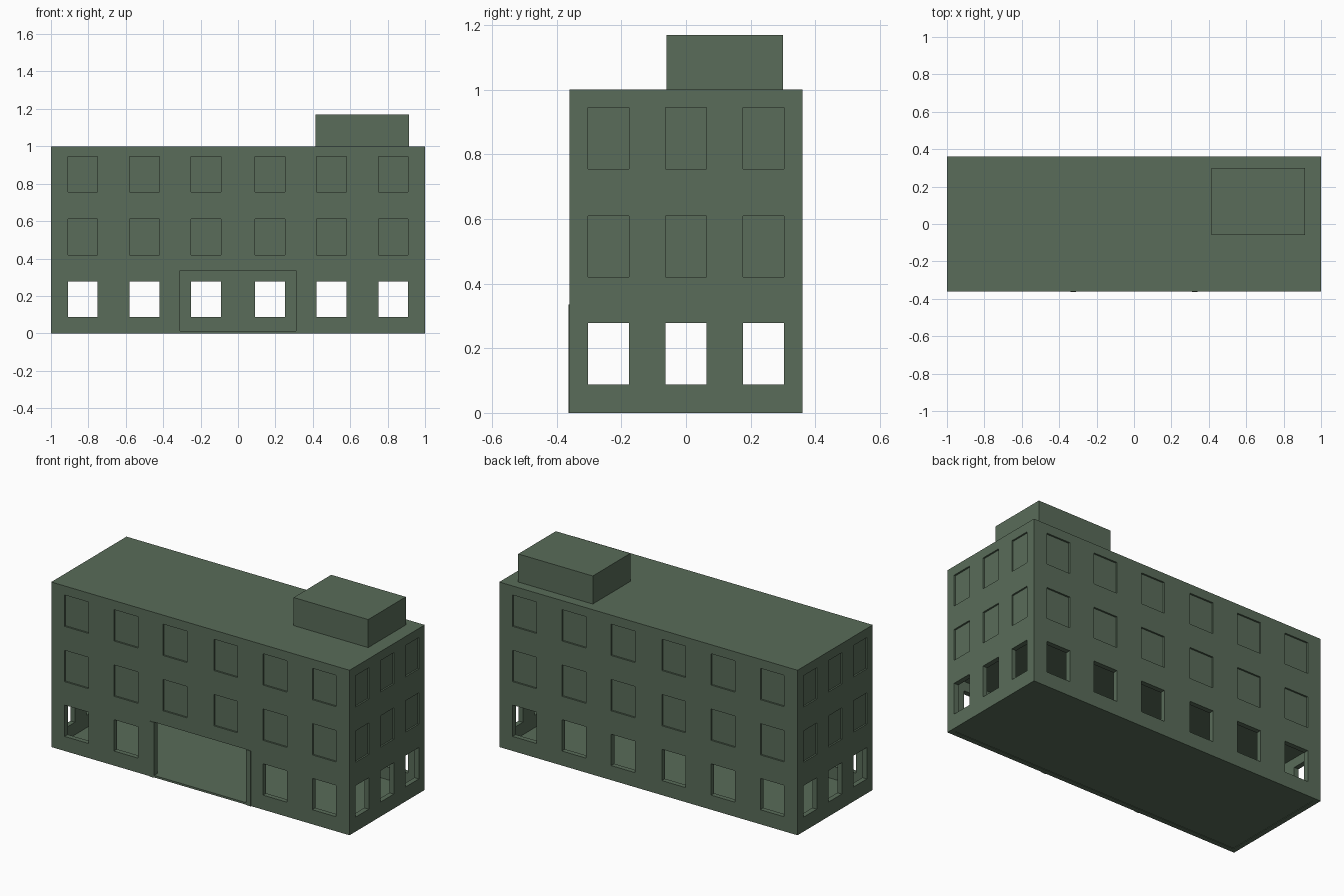
import bpy, bmesh
from mathutils import Matrix, Vector

if "Cube" in bpy.data.objects:
    bpy.data.objects.remove(bpy.data.objects["Cube"])

X, Y, H, T = 1.0, 0.36, 1.0, 0.03      # half sizes, height, wall thickness
CEIL = 0.335                           # ground floor ceiling
RECESS = 0.01
WIN_X = [-0.83, -0.5, -0.17, 0.17, 0.5, 0.83]
WIN_Y = [-0.24, 0, 0.24]
WX, WY = 0.08, 0.064                   # window half widths

mat = bpy.data.materials.new("green")
mat.diffuse_color = (0.1, 0.15, 0.1, 1)
mat.use_nodes = True
mat.node_tree.nodes["Principled BSDF"].inputs["Base Color"].default_value = mat.diffuse_color


def boxes(name, spans):
    """One object made of boxes given as (x0, x1, y0, y1, z0, z1)."""
    bm = bmesh.new()
    for x0, x1, y0, y1, z0, z1 in spans:
        mid = Vector((x0 + x1, y0 + y1, z0 + z1)) / 2
        size = Matrix.Diagonal((x1 - x0, y1 - y0, z1 - z0, 1))
        bmesh.ops.create_cube(bm, size=1, matrix=Matrix.Translation(mid) @ size)
    mesh = bpy.data.meshes.new(name)
    bm.to_mesh(mesh)
    bm.free()
    ob = bpy.data.objects.new(name, mesh)
    bpy.context.collection.objects.link(ob)
    mesh.materials.append(mat)
    return ob


def cut(target, spans):
    cutter = boxes("cutter", spans)
    cutter.hide_render = True
    mod = target.modifiers.new("cut", 'BOOLEAN')
    mod.operation = 'DIFFERENCE'
    mod.solver = 'EXACT'
    mod.object = cutter
    bpy.context.view_layer.objects.active = target
    bpy.ops.object.modifier_apply(modifier=mod.name)
    bpy.data.objects.remove(cutter)


# Main block with hollow ground floor
block = boxes("building", [(-X, X, -Y, Y, 0, H)])
cut(block, [(-X + T, X - T, -Y + T, Y - T, -0.1, CEIL)])

# Open ground floor windows, cut straight through opposite walls
cut(block, [(-2, 2, y - WY, y + WY, 0.088, 0.278) for y in WIN_Y])
cut(block, [(x - WX, x + WX, -1, 1, 0.088, 0.278) for x in WIN_X])

# Wide entrance
cut(block, [(-0.31, 0.31, -1, -0.2, -0.1, CEIL)])

# Shallow upper windows on all four sides
recesses = []
for z0, z1 in ((0.42, 0.61), (0.755, 0.945)):
    for s in (-1, 1):
        for x in WIN_X:
            ya, yb = sorted((s * (Y - RECESS), s * (Y + 0.1)))
            recesses.append((x - WX, x + WX, ya, yb, z0, z1))
        for y in WIN_Y:
            xa, xb = sorted((s * (X - RECESS), s * (X + 0.1)))
            recesses.append((xa, xb, y - WY, y + WY, z0, z1))
cut(block, recesses)

# Floor slab
boxes("floor", [(-X + T, X - T, -Y + T, Y - T, 0.003, 0.012),
                (-0.31, 0.31, -Y, -Y + T, 0, 0.012)])

# Entrance side strips
boxes("entrance_posts", [(-0.34, -0.31, -Y - 0.004, -Y + T, 0, CEIL),
                         (0.31, 0.34, -Y - 0.004, -Y + T, 0, CEIL)])

# Rooftop plant room
boxes("roof_room", [(0.415, 0.915, -0.06, 0.30, H, 1.17)])
